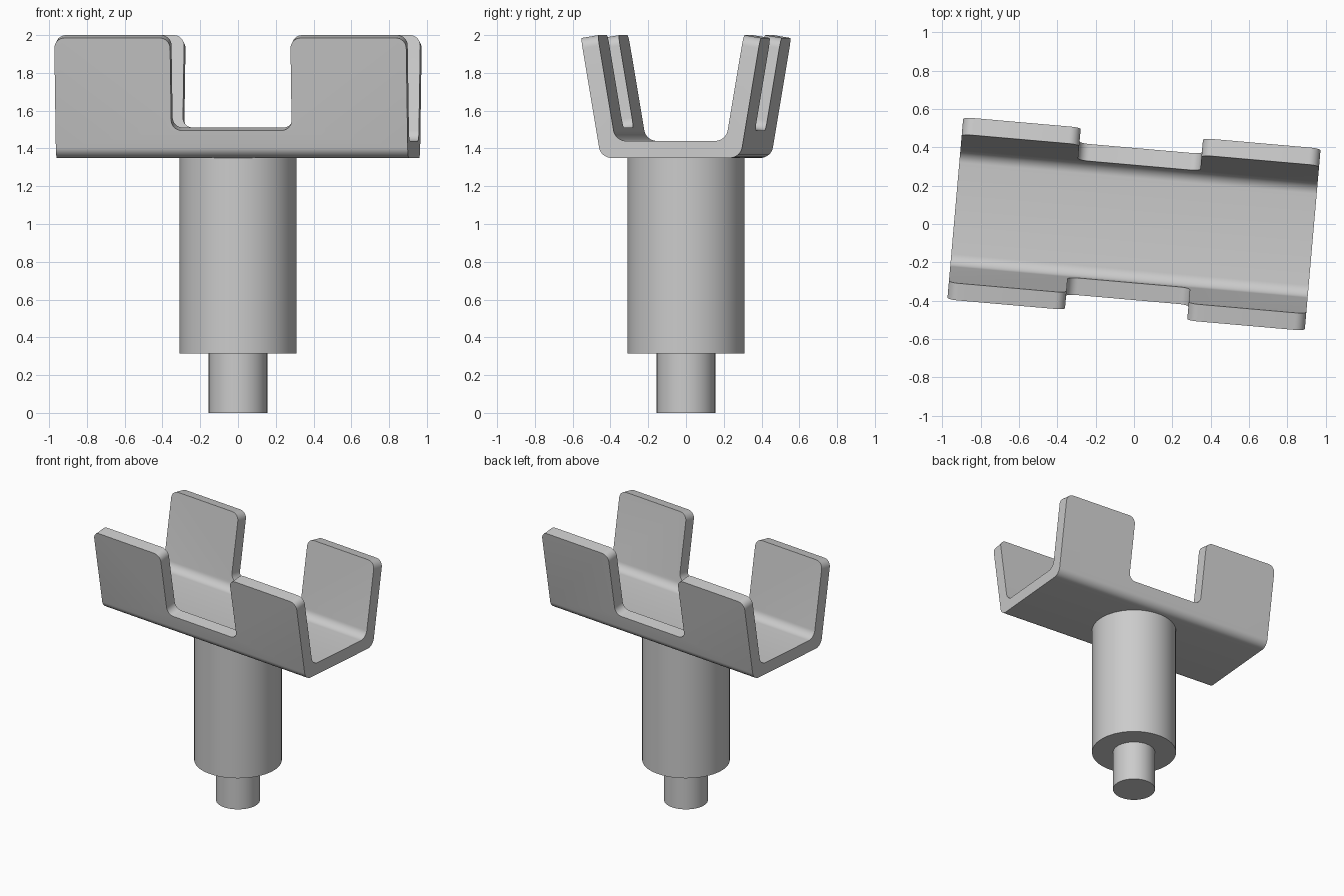
import bpy
import bmesh
from math import radians
from collections import Counter

old = bpy.data.objects.get("Cube")
if old:
    bpy.data.objects.remove(old, do_unlink=True)

# Single plain grey
GREY = (0.6, 0.6, 0.6, 1)
grey = bpy.data.materials.new("plain grey")
grey.use_nodes = True
grey.diffuse_color = GREY
grey.node_tree.nodes["Principled BSDF"].inputs["Base Color"].default_value = GREY


def finish(obj):
    obj.data.materials.append(grey)
    bpy.ops.object.select_all(action='DESELECT')
    obj.select_set(True)
    bpy.context.view_layer.objects.active = obj
    bpy.ops.object.shade_smooth_by_angle(angle=radians(30))


def cylinder(name, radius, low, high):
    bpy.ops.mesh.primitive_cylinder_add(vertices=64, radius=radius, depth=high - low,
                                        location=(0, 0, (low + high) / 2))
    obj = bpy.context.object
    obj.name = name
    finish(obj)


# Post and locating pin
cylinder("pin", 0.155, 0, 0.315)
cylinder("post", 0.31, 0.315, 1.35)

# Fork head: splayed channel section as (outer, inner) pairs from rim to floor
half = [((0.477, 1.985), (0.388, 2.0)),
        ((0.395, 1.495), (0.306, 1.51)),
        ((0.371, 1.35), (0.294, 1.44))]
section = half + [tuple((-y, z) for y, z in pair) for pair in reversed(half)]
stations = [-0.935, -0.32, 0.32, 0.935]

bm = bmesh.new()
grid = {(i, j, k): bm.verts.new((x, *section[j][k]))
        for i, x in enumerate(stations) for j in range(len(section)) for k in (0, 1)}

# Fill solid cells, leaving a notch in the middle of each wall
quads = []
for i in range(3):
    for j in range(5):
        if i == 1 and j in (0, 4):
            continue
        for axis in range(3):
            for side in (0, 1):
                loop = []
                for a, b in ((0, 0), (1, 0), (1, 1), (0, 1)):
                    step = [a, b]
                    step.insert(axis, side)
                    loop.append((i + step[0], j + step[1], step[2]))
                quads.append(loop)
count = Counter(frozenset(q) for q in quads)
for q in quads:
    if count[frozenset(q)] == 1:
        bm.faces.new([grid[key] for key in q])
bmesh.ops.delete(bm, geom=[v for v in bm.verts if not v.link_faces], context='VERTS')
bmesh.ops.recalc_face_normals(bm, faces=bm.faces)
bmesh.ops.dissolve_limit(bm, angle_limit=radians(3), verts=bm.verts, edges=bm.edges)

# Round the folds (longest edges) and the tab and notch corners (shortest edges)
rounded = [e for e in bm.edges if e.calc_length() > 1.8 or e.calc_length() < 0.1]
bmesh.ops.bevel(bm, geom=rounded, offset=0.055, offset_type='OFFSET', segments=8,
                profile=0.5, affect='EDGES', clamp_overlap=True)

mesh = bpy.data.meshes.new("fork_head")
bm.to_mesh(mesh)
bm.free()
head = bpy.data.objects.new("fork_head", mesh)
bpy.context.collection.objects.link(head)
head.rotation_euler.z = radians(-5)
finish(head)
